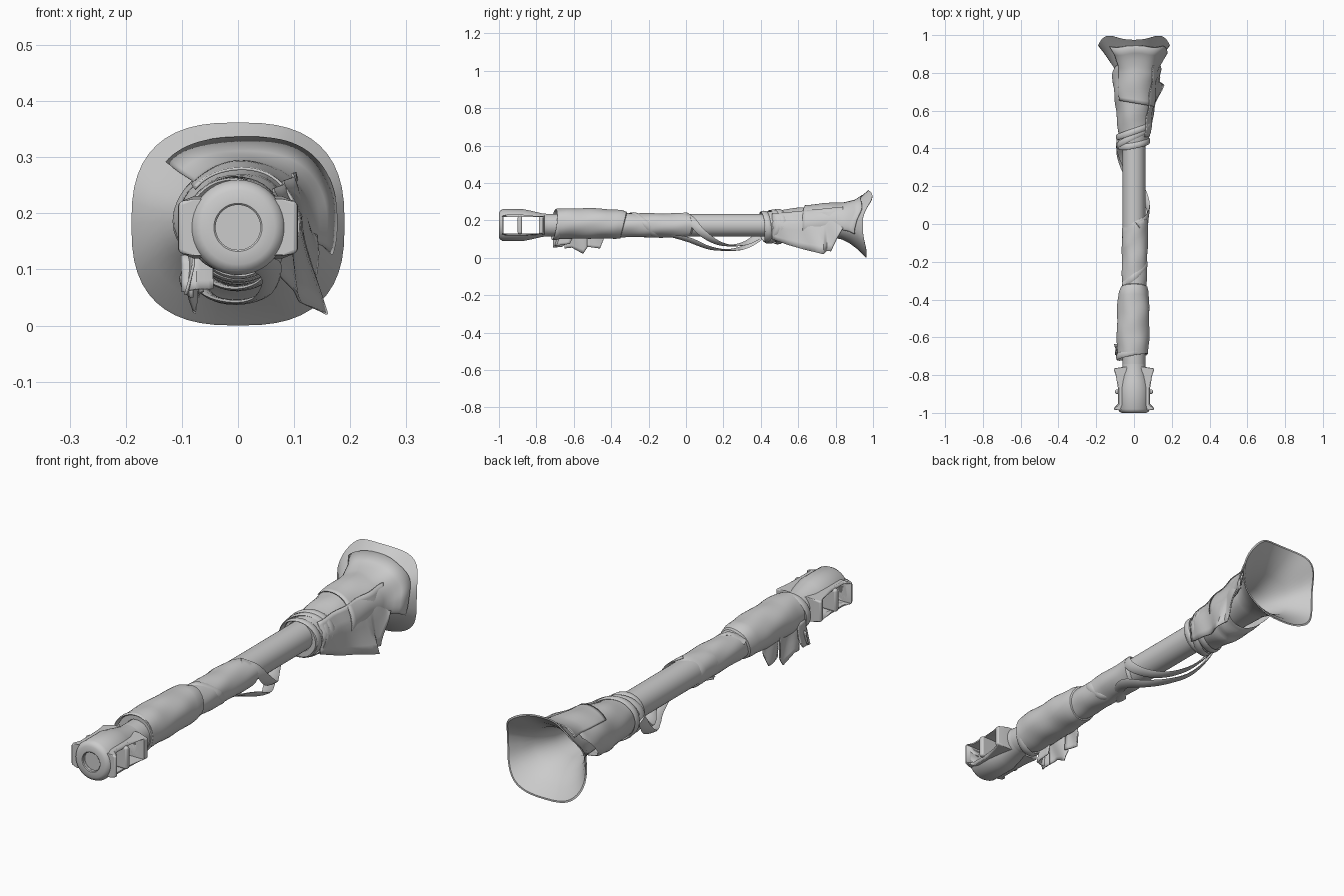
import bpy, bmesh, math
from mathutils import Vector

if "Cube" in bpy.data.objects:
    bpy.data.objects.remove(bpy.data.objects["Cube"])

grey = bpy.data.materials.new("plain_grey")
grey.diffuse_color = (0.6, 0.6, 0.6, 1)
grey.use_nodes = True
grey.node_tree.nodes["Principled BSDF"].inputs["Base Color"].default_value = grey.diffuse_color
AXIS = 0.175  # height of the barrel axis


def finish(name, bm, thick=0, angle=40):
    bmesh.ops.remove_doubles(bm, verts=bm.verts, dist=1e-5)
    bmesh.ops.recalc_face_normals(bm, faces=bm.faces)
    me = bpy.data.meshes.new(name)
    bm.to_mesh(me)
    bm.free()
    me.materials.append(grey)
    ob = bpy.data.objects.new(name, me)
    bpy.context.collection.objects.link(ob)
    if thick:
        m = ob.modifiers.new("thickness", 'SOLIDIFY')
        m.thickness, m.offset = thick, 0
    bpy.ops.object.select_all(action='DESELECT')
    ob.select_set(True)
    bpy.context.view_layer.objects.active = ob
    bpy.ops.object.shade_smooth_by_angle(angle=math.radians(angle))
    return ob


def skin(bm, rows, close, caps=False, loop=False):
    rows = [[bm.verts.new(p) for p in r] for r in rows]
    n = len(rows[0])
    for r, s in zip(rows, rows[1:] + rows[:1] if loop else rows[1:]):
        for i in range(n if close else n - 1):
            j = (i + 1) % n
            bm.faces.new((r[i], r[j], s[j], s[i]))
    if caps:
        bm.faces.new(rows[0])
        bm.faces.new(rows[-1])


def tube(name, stations, wrinkle=0, a0=0, a1=360, n=40, shift=lambda a, y: 0, thick=0):
    """Loft of rings along y; station = (y, cx, cz, rx, rz, squareness)."""
    full = a1 - a0 == 360
    rings = []
    for s, t in zip(stations, stations[1:]):
        k = max(1, int(abs(t[0] - s[0]) / 0.02)) if wrinkle else 1
        rings += [[p + (q - p) * i / k for p, q in zip(s, t)] for i in range(k)]
    rings.append(stations[-1])
    rows = []
    for y, cx, cz, rx, rz, e in rings:
        row = []
        for i in range(n if full else n + 1):
            a = math.radians(a0 + (a1 - a0) * i / n)
            c, s = math.cos(a), math.sin(a)
            w = wrinkle * (math.sin(2 * a + 40 * y) + 0.6 * math.sin(5 * a - 25 * y))
            row.append((cx + (rx + w) * math.copysign(abs(c) ** (2 / e), c),
                        y + shift(a, y),
                        cz + (rz + w) * math.copysign(abs(s) ** (2 / e), s)))
        rows.append(row)
    bm = bmesh.new()
    skin(bm, rows, full)
    return finish(name, bm, thick)


def lathe(name, profile):
    return tube(name, [(y, 0, AXIS, r, r, 2) for y, r in profile])


def prism(name, outline, z0, z1):
    """Plan outline in x, y extruded upwards."""
    bm = bmesh.new()
    f = bm.faces.new([bm.verts.new((x, y, z0)) for x, y in outline])
    g = bmesh.ops.extrude_face_region(bm, geom=[f])
    for v in g["geom"]:
        if isinstance(v, bmesh.types.BMVert):
            v.co.z = z1
    return finish(name, bm, angle=30)


def box(name, x, y0, y1, z0, z1):
    return prism(name, [(-x, y0), (x, y0), (x, y1), (-x, y1)], z0, z1)


def cloth(name, columns, ripple=0.004, sub=4):
    """Sheet lofted through columns of points."""
    def spread(pts):
        pts = [Vector(p) for p in pts]
        return [p.lerp(q, i / sub) for p, q in zip(pts, pts[1:]) for i in range(sub)] + [pts[-1]]
    rows = [spread(r) for r in zip(*[spread(c) for c in columns])]
    for r in rows:
        for p in r:
            p.x += ripple * math.sin(45 * p.y + 20 * p.z)
    bm = bmesh.new()
    skin(bm, rows, False)
    return finish(name, bm, 0.005)


def strap(name, pts, width=0.022, loop=False, thick=0.005):
    """Flat oval ribbon through the points, lying against the barrel."""
    p = [Vector(q) for q in pts]
    p = [p[-1]] + p + p[:2] if loop else [2 * p[0] - p[1]] + p + [2 * p[-1] - p[-2]]
    path = []
    for a, b, c, d in zip(p, p[1:], p[2:], p[3:]):
        for t in (i / 5 for i in range(5)):
            path.append(0.5 * (2 * b + (c - a) * t + (2 * a - 5 * b + 4 * c - d) * t * t
                               + (3 * b - a - 3 * c + d) * t ** 3))
    if not loop:
        path.append(p[-2])
    rows, last = [], len(path) - 1
    for i, q in enumerate(path):
        tan = path[(i + 1) % len(path) if loop else min(i + 1, last)] - path[i - 1 if loop else max(i - 1, 0)]
        side = tan.cross(Vector((q.x, 0, q.z - AXIS))).normalized()
        out = side.cross(tan).normalized()
        rows.append([q + side * width * math.cos(k * math.pi / 4) + out * thick * math.sin(k * math.pi / 4)
                     for k in range(8)])
    bm = bmesh.new()
    skin(bm, rows, True, not loop, loop)
    return finish(name, bm)


def bevel(ob, width):
    b = ob.modifiers.new("bevel", 'BEVEL')
    b.width, b.segments = width, 3


# barrel
lathe("barrel", [(-0.78, 0), (-0.78, 0.06), (0.6, 0.06), (0.6, 0)])

# muzzle brake: round shell, side scoops, through window and middle baffle
shell = lathe("muzzle_shell", [(-0.97, 0), (-0.97, 0.04), (-0.997, 0.04), (-1, 0.043), (-1, 0.066),
                               (-0.993, 0.078), (-0.98, 0.085), (-0.87, 0.085), (-0.83, 0.077),
                               (-0.77, 0.063), (-0.74, 0.06), (-0.74, 0)])
half = [(0.08, -0.985), (0.106, -0.985), (0.106, -0.968), (0.085, -0.955), (0.085, -0.87),
        (0.095, -0.81), (0.109, -0.765), (0.06, -0.757)]
scoop = prism("muzzle_scoops", half + [(-x, y) for x, y in reversed(half)], 0.12, 0.23)
# slope the outer edges of the scoops
for v in scoop.data.vertices:
    v.co.z += (-1 if v.co.z > AXIS else 1) * max(0, abs(v.co.x) - 0.08) * 0.4
bevel(scoop, 0.007)
cutter = box("window_cutter", 0.2, -0.975, -0.785, 0.131, 0.219)
cutter.hide_render = True
cutter.hide_viewport = True
for ob in (shell, scoop):
    m = ob.modifiers.new("window", 'BOOLEAN')
    m.operation, m.object, m.solver = 'DIFFERENCE', cutter, 'EXACT'
bevel(box("muzzle_baffle", 0.1, -0.9, -0.876, 0.128, 0.224), 0.009)

# flared rear bell with a squarish, wavy rim and an open throat
def rim(a, y):
    s = math.sin(a)
    k, corner = (0.03, 0.035) if s > 0 else (0.018, 0.01)
    return (k * s * s + corner * math.sin(2 * a) ** 2) * max(0, (y - 0.82) / 0.125)

Z = 0.181
tube("rear_bell", [(0.45, 0, AXIS, 0.06, 0.06, 2), (0.6, 0, AXIS, 0.07, 0.068, 2),
                   (0.78, 0, Z, 0.088, 0.072, 2), (0.83, 0, Z + 0.002, 0.108, 0.084, 2.1),
                   (0.87, 0, Z + 0.004, 0.135, 0.109, 2.3), (0.91, 0, Z + 0.002, 0.163, 0.142, 2.5),
                   (0.94, 0, Z, 0.187, 0.176, 2.65), (0.945, 0, Z, 0.19, 0.181, 2.65),
                   (0.945, 0, Z, 0.183, 0.174, 2.65), (0.91, 0, Z, 0.153, 0.132, 2.5),
                   (0.86, 0, Z, 0.118, 0.09, 2.2), (0.78, 0, Z, 0.078, 0.064, 2),
                   (0.6, 0, AXIS, 0.05, 0.05, 2), (0.6, 0, AXIS, 0.0001, 0.0001, 2)],
     n=48, shift=rim)

# cloth sleeves wrapped round the barrel
tube("front_wrap", [(-0.685, 0, AXIS, 0.06, 0.06, 2), (-0.685, -0.006, 0.182, 0.082, 0.08, 2),
                    (-0.62, -0.006, 0.184, 0.086, 0.082, 2), (-0.45, -0.004, 0.183, 0.085, 0.08, 2),
                    (-0.36, -0.002, 0.18, 0.08, 0.076, 2), (-0.335, 0, 0.176, 0.072, 0.07, 2),
                    (-0.33, 0, AXIS, 0.06, 0.06, 2)], 0.0015,
     shift=lambda a, y: 0.02 * math.sin(a) * max(0, (y + 0.5) / 0.2))
tube("middle_wrap", [(-0.36, 0, AXIS, 0.064, 0.064, 2), (-0.2, 0.003, 0.174, 0.067, 0.064, 2),
                     (-0.08, 0.004, 0.174, 0.069, 0.065, 2), (0.0, 0.006, 0.174, 0.07, 0.065, 2),
                     (0.01, 0, AXIS, 0.06, 0.06, 2)], 0.0015,
     shift=lambda a, y: 0.03 * math.cos(a) if y > -0.1 else 0)
tube("rear_wrap", [(0.42, 0, AXIS, 0.06, 0.06, 2), (0.42, 0, 0.166, 0.076, 0.076, 2),
                   (0.5, 0, 0.168, 0.084, 0.087, 2), (0.6, 0, 0.168, 0.095, 0.1, 2),
                   (0.7, 0, 0.177, 0.105, 0.103, 2), (0.83, 0, 0.19, 0.113, 0.1, 2),
                   (0.84, 0, 0.186, 0.114, 0.092, 2.1)], 0.002,
     shift=lambda a, y: 0.09 * (math.sin(a) - 0.6) * max(0, (y - 0.6) / 0.24) if math.sin(a) < 0.6 else 0)

# loose cloth layer over the top and right of the bell
tube("rear_overlay", [(0.64, 0.002, 0.178, 0.104, 0.103, 2), (0.76, 0.004, 0.186, 0.112, 0.104, 2),
                      (0.83, 0.01, 0.189, 0.118, 0.106, 2), (0.88, 0.013, 0.189, 0.145, 0.12, 2.3),
                      (0.91, 0.008, 0.188, 0.168, 0.146, 2.5)],
     0.0015, a0=-20, a1=140, thick=0.005,
     shift=lambda a, y: 0.012 * math.sin(5 * a) * max(0, (y - 0.7) / 0.2) + rim(a, y)
     - 0.15 * math.cos(a) * max(0, 0.76 - y))

# hanging drape on the right of the rear wrap
hem = [(0.46, 0.072, 0.1), (0.55, 0.092, 0.068), (0.64, 0.115, 0.042), (0.735, 0.155, 0.02),
       (0.752, 0.135, 0.038), (0.775, 0.14, 0.035), (0.805, 0.138, 0.1), (0.84, 0.14, 0.16)]
cloth("rear_drape", [[(0.055 + 0.13 * (y - 0.46), y, 0.235 + 0.1 * (y - 0.46)),
                      (0.082 + 0.115 * (y - 0.46), y, 0.18), (x, y, z)] for y, x, z in hem])

# ragged tails under the front wrap
tails = [[(-0.71, 0.055), (-0.66, 0.06), (-0.635, 0.085)],
         [(-0.65, 0.05), (-0.61, 0.055), (-0.55, 0.022), (-0.525, 0.06)],
         [(-0.53, 0.06), (-0.46, 0.05), (-0.44, 0.1)]]
for i, tail in enumerate(tails):
    cloth(f"front_tail_{i + 1}", [[(-0.083 + 0.01 * i, max(y, -0.685), 0.17), (-0.085 + 0.01 * i, y, 0.11),
                                   (-0.097 + 0.015 * i, y, z)] for y, z in tail], 0.006)
cloth("front_tail_fold", [[(x, y + 0.02, 0.125), (x * 1.02, y, z)]
                          for x, y, z in [(-0.1, -0.69, 0.06), (-0.075, -0.7, 0.065), (-0.047, -0.69, 0.065),
                                          (-0.045, -0.62, 0.075)]], 0.002)

# tilted binding bands
def band(name, y, r, tilt, lean, cz, cx=0):
    ring = [(cx + r * math.cos(a), y + tilt * math.cos(a) + lean * math.sin(a), cz + r * math.sin(a))
            for a in (i * math.pi / 6 for i in range(12))]
    strap(name, ring, 0.016, True)

band("front_binding", -0.69, 0.08, 0.015, 0.01, 0.179, -0.01)
for i, (y, r, t, l) in enumerate([(0.425, 0.08, 0.015, -0.01), (0.455, 0.086, 0.04, 0.01),
                                  (0.49, 0.09, 0.03, 0.0)]):
    band(f"rear_binding_{i + 1}", y, r, t, l, 0.167)

# slack straps sagging below the barrel
strap("sling_upper", [(0.02, -0.01, 0.238), (0.066, 0.03, 0.2), (0.076, 0.08, 0.14), (0.05, 0.16, 0.085),
                      (0.0, 0.24, 0.066), (-0.05, 0.33, 0.083), (-0.084, 0.41, 0.14), (-0.07, 0.45, 0.21)])
strap("sling_lower", [(-0.04, -0.13, 0.115), (0.03, -0.06, 0.112), (0.06, 0.02, 0.095), (0.045, 0.12, 0.055),
                      (0.0, 0.21, 0.042), (-0.05, 0.3, 0.053), (-0.08, 0.38, 0.1), (-0.09, 0.43, 0.165)])
strap("barrel_spiral", [(-0.06, -0.32, 0.205), (0, -0.28, 0.24), (0.066, -0.22, 0.19), (0.04, -0.17, 0.122),
                        (-0.04, -0.12, 0.12)], 0.015, False, 0.004)
